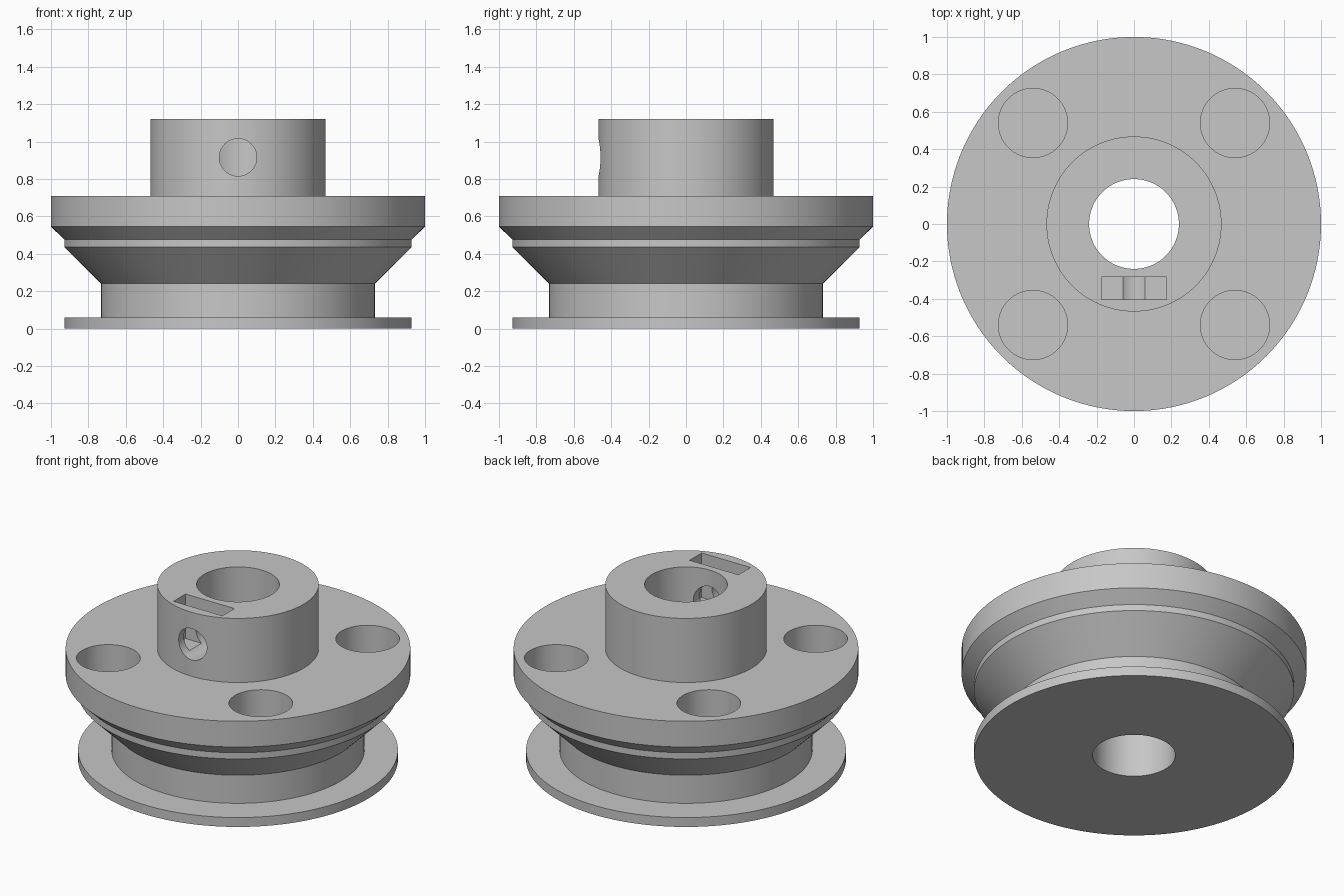
import bpy
import bmesh
import math
from mathutils import Matrix, Vector

cube = bpy.data.objects.get("Cube")
if cube:
    bpy.data.objects.remove(cube, do_unlink=True)

SEGMENTS = 128

grey = bpy.data.materials.new("mid_grey")
grey.use_nodes = True
colour = (0.57, 0.57, 0.57, 1)
grey.diffuse_color = colour
grey.node_tree.nodes["Principled BSDF"].inputs["Base Color"].default_value = colour


def add_object(name, bm):
    bmesh.ops.recalc_face_normals(bm, faces=bm.faces)
    mesh = bpy.data.meshes.new(name)
    bm.to_mesh(mesh)
    bm.free()
    mesh.materials.append(grey)
    obj = bpy.data.objects.new(name, mesh)
    bpy.context.collection.objects.link(obj)
    return obj


def lathe(name, profile):
    """Revolve a closed (radius, height) outline about z."""
    bm = bmesh.new()
    rings = []
    for r, z in profile:
        angles = [2 * math.pi * i / SEGMENTS for i in range(SEGMENTS)]
        rings.append([bm.verts.new((r * math.cos(a), r * math.sin(a), z)) for a in angles])
    for k, ring in enumerate(rings):
        nxt = rings[(k + 1) % len(rings)]
        for i in range(SEGMENTS):
            j = (i + 1) % SEGMENTS
            bm.faces.new((ring[i], ring[j], nxt[j], nxt[i]))
    return add_object(name, bm)


def cylinder(name, start, end, radius):
    start, end = Vector(start), Vector(end)
    axis = end - start
    turn = axis.to_track_quat("Z", "Y").to_matrix().to_4x4()
    bm = bmesh.new()
    bmesh.ops.create_cone(bm, cap_ends=True, segments=64, radius1=radius, radius2=radius,
                          depth=axis.length,
                          matrix=Matrix.Translation((start + end) / 2) @ turn)
    return add_object(name, bm)


def box(name, low, high):
    low, high = Vector(low), Vector(high)
    bm = bmesh.new()
    bmesh.ops.create_cube(bm, size=1, matrix=Matrix.Translation((low + high) / 2)
                          @ Matrix.Diagonal((*(high - low), 1)))
    return add_object(name, bm)


# Grooved pulley with flange, hub and central bore
pulley = lathe("grooved_pulley", [
    (0.24, 0), (0.928, 0), (0.928, 0.06), (0.733, 0.06), (0.733, 0.24),
    (0.928, 0.435), (0.928, 0.475), (1, 0.545), (1, 0.71),
    (0.468, 0.71), (0.468, 1.12), (0.24, 1.12)])

# Four blind pockets in the flange
cutters = [cylinder("pocket_cutter", (0.54 * sx, 0.54 * sy, 0.52), (0.54 * sx, 0.54 * sy, 0.8), 0.185)
           for sx in (-1, 1) for sy in (-1, 1)]

# Nut slot in the hub top, and the radial screw hole passing through it
cutters.append(box("nut_slot_cutter", (-0.173, -0.405, 0.835), (0.173, -0.283, 1.3)))
cutters.append(cylinder("screw_hole_cutter", (0, -0.7, 0.915), (0, -0.05, 0.915), 0.1))

bpy.context.view_layer.objects.active = pulley
for cutter in cutters:
    cutter.hide_render = True
    cut = pulley.modifiers.new("cut", "BOOLEAN")
    cut.operation = "DIFFERENCE"
    cut.solver = "EXACT"
    cut.object = cutter
    bpy.ops.object.modifier_apply(modifier=cut.name)
    bpy.data.objects.remove(cutter, do_unlink=True)

# Smooth round walls, crisp rims
bpy.ops.object.select_all(action="DESELECT")
pulley.select_set(True)
bpy.ops.object.shade_smooth_by_angle(angle=math.radians(25))
